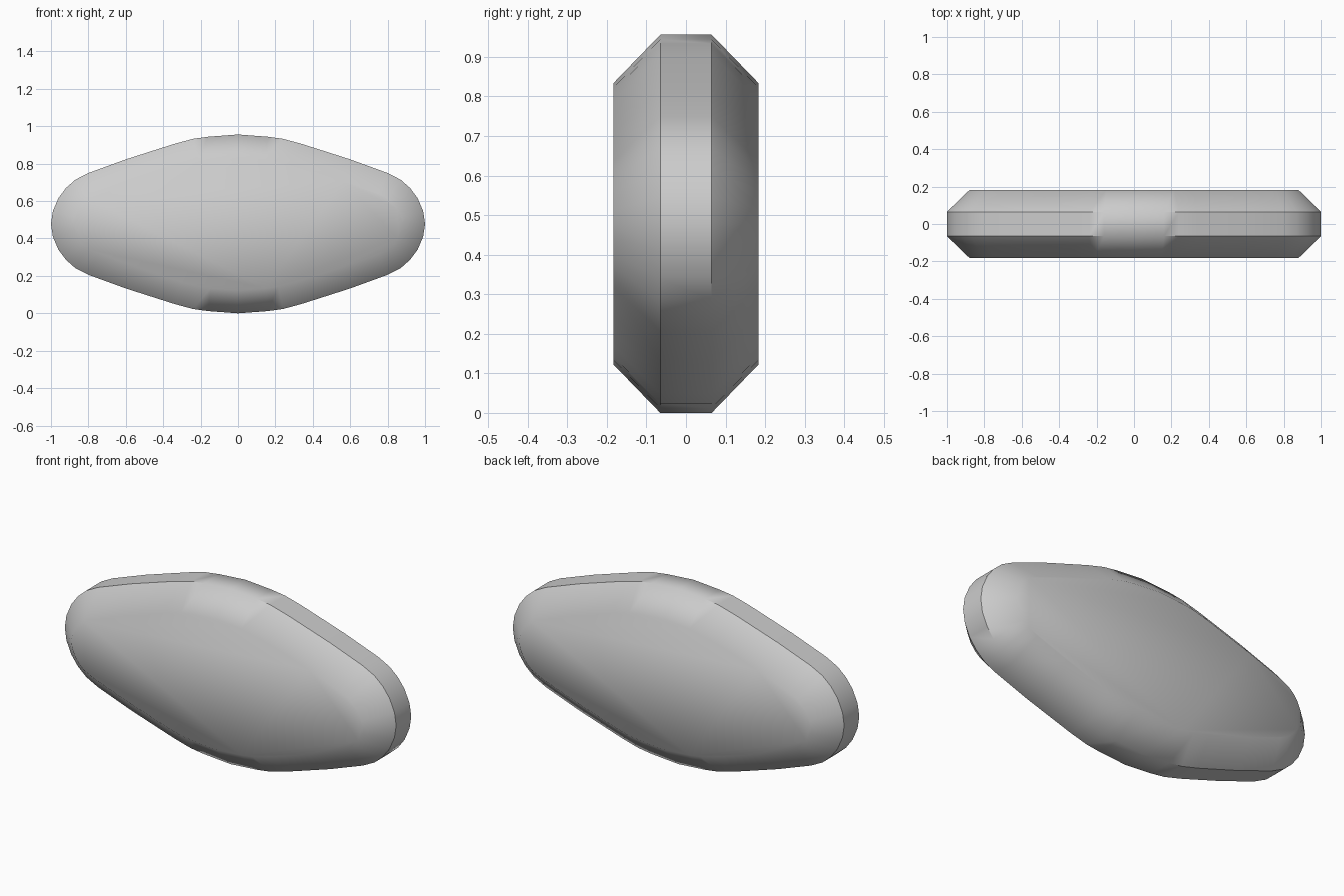
import bpy, bmesh
from mathutils import Vector

if "Cube" in bpy.data.objects:
    bpy.data.objects.remove(bpy.data.objects["Cube"], do_unlink=True)

MID_Z, RIM_Y, CAP_Y, INSET = 0.478, 0.065, 0.183, 0.122

# One quarter of the pebble outline, from the top centre to the side tip
quarter = [(0, .478), (.16, .466), (.24, .455), (.34, .428), (.45, .393), (.6, .345),
           (.8, .272), (.87, .236), (.92, .192), (.96, .138), (.99, .068), (1, 0)]
half = quarter + [(x, -z) for x, z in reversed(quarter[:-1])]
outline = [Vector(p) for p in half + [(-x, z) for x, z in reversed(half[1:-1])]]


def inset_ring(points, distance):
    """Move every point inwards along the outline's normal."""
    ring = []
    for i, p in enumerate(points):
        before = (p - points[i - 1]).normalized()
        after = (points[(i + 1) % len(points)] - p).normalized()
        along = (before + after).normalized()
        ring.append(p + Vector((along.y, -along.x)) * distance)
    return ring


# Cross-section: front cap, front rim, back rim, back cap
bm = bmesh.new()
inner = inset_ring(outline, INSET)
rings = []
for points, y in ((inner, -CAP_Y), (outline, -RIM_Y), (outline, RIM_Y), (inner, CAP_Y)):
    rings.append([bm.verts.new((p.x, y, p.y + MID_Z)) for p in points])
n = len(outline)
for a, b in zip(rings, rings[1:]):
    for i in range(n):
        j = (i + 1) % n
        bm.faces.new((a[i], a[j], b[j], b[i]))
bm.faces.new(rings[0])
bm.faces.new(rings[-1])
bmesh.ops.recalc_face_normals(bm, faces=bm.faces)

# Smooth all over, with creased rims that fade at the top and bottom centre
for face in bm.faces:
    face.smooth = True
for ring in rings[1:3]:
    for i in range(n):
        edge = bm.edges.get((ring[i], ring[(i + 1) % n]))
        mid = (edge.verts[0].co + edge.verts[1].co) / 2
        soft_corner = mid.y > 0 and mid.x > 0 and mid.z < 0.27
        edge.smooth = abs(mid.x) < 0.15 or soft_corner

mesh = bpy.data.meshes.new("pebble_body")
bm.to_mesh(mesh)
bm.free()
body = bpy.data.objects.new("pebble_body", mesh)
bpy.context.collection.objects.link(body)

# Plain grey
grey = bpy.data.materials.new("plain grey")
grey.use_nodes = True
colour = (0.6, 0.6, 0.6, 1)
grey.diffuse_color = colour
grey.node_tree.nodes["Principled BSDF"].inputs["Base Color"].default_value = colour
mesh.materials.append(grey)
